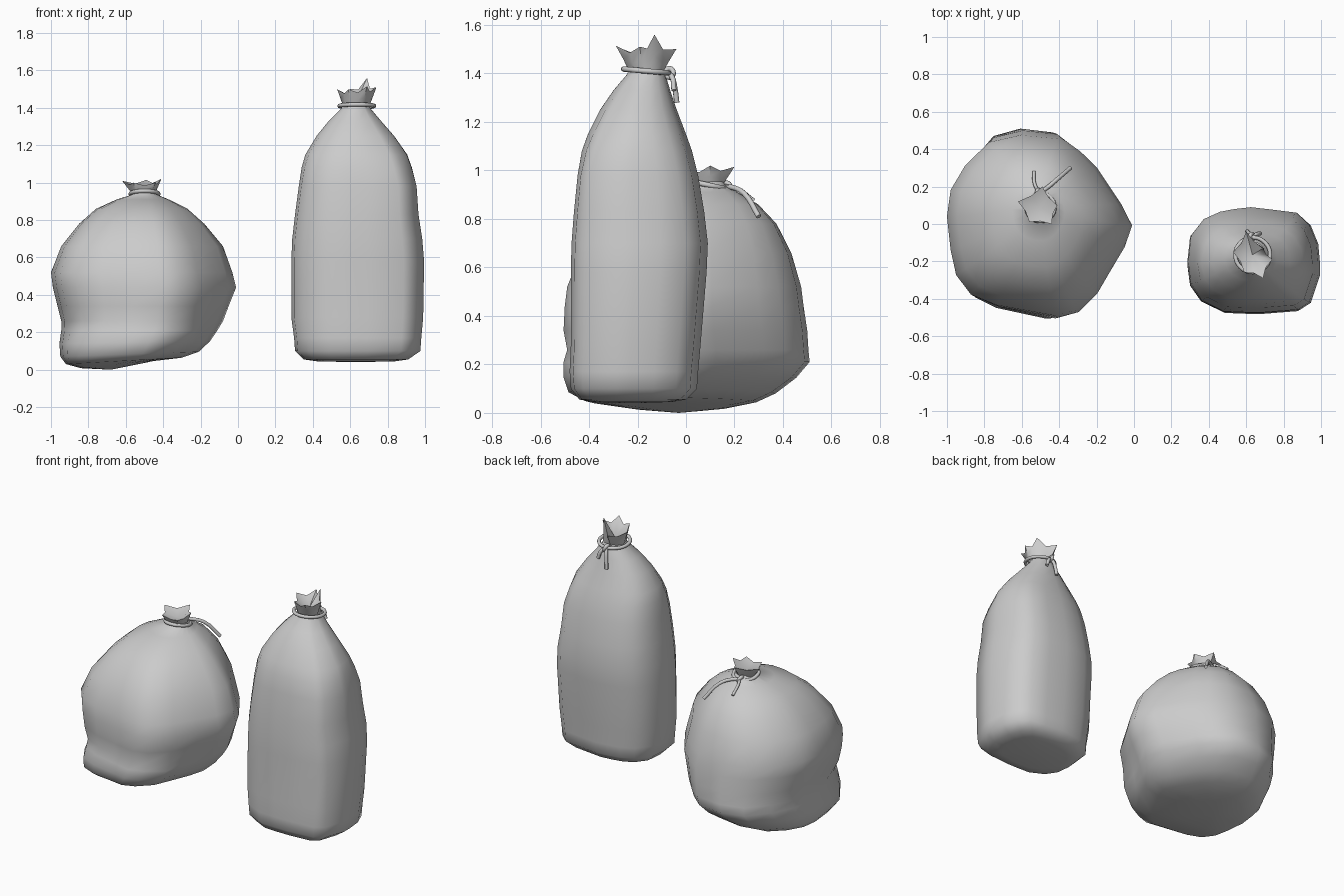
import bpy, bmesh
from math import sin, cos, pi, atan2
from mathutils import Vector

if "Cube" in bpy.data.objects:
    bpy.data.objects.remove(bpy.data.objects["Cube"])


def normalise(pts):
    """Scale a plan outline to the -1..1 square."""
    xs, ys = [p[0] for p in pts], [p[1] for p in pts]
    return [((2 * x - min(xs) - max(xs)) / (max(xs) - min(xs)),
             (2 * y - min(ys) - max(ys)) / (max(ys) - min(ys))) for x, y in pts]


def make_mesh(name, rings, start, end, angle):
    """Loft equal-length rings and close either end on a point."""
    bm = bmesh.new()
    loops = [[bm.verts.new(p) for p in r] for r in rings]
    n = len(loops[0])
    for a, b in zip(loops, loops[1:]):
        for i in range(n):
            j = (i + 1) % n
            bm.faces.new((a[i], a[j], b[j], b[i]))
    for loop, tip in ((loops[0], start), (loops[-1], end)):
        if tip:
            v = bm.verts.new(tip)
            for i in range(n):
                bm.faces.new((loop[i], loop[(i + 1) % n], v))
    bmesh.ops.recalc_face_normals(bm, faces=bm.faces)
    me = bpy.data.meshes.new(name)
    bm.to_mesh(me)
    bm.free()
    ob = bpy.data.objects.new(name, me)
    bpy.context.collection.objects.link(ob)
    bpy.ops.object.select_all(action='DESELECT')
    ob.select_set(True)
    bpy.context.view_layer.objects.active = ob
    bpy.ops.object.shade_smooth_by_angle(angle=angle)
    return ob


def bag(name, outline, levels, tilt, bottom, dents=()):
    """levels: z, xmin, xmax, ymin, ymax, roundness (1 = ellipse)."""
    unit = normalise(outline)
    rings = []
    for z, x0, x1, y0, y1, rnd in levels:
        ring = []
        for u, v in unit:
            a = atan2(v, u)
            u, v = u + (cos(a) - u) * rnd, v + (sin(a) - v) * rnd
            p = Vector(((x0 + x1) / 2 + u * (x1 - x0) / 2,
                        (y0 + y1) / 2 + v * (y1 - y0) / 2,
                        z + tilt * (u + 1) / 2 * max(0, 1 - z / 0.2)))
            for c, radius, push in dents:
                d = (p - Vector(c)).length
                if d < radius:
                    p += Vector(push) * (1 - d / radius)
            ring.append(p)
        rings.append(ring)
    return make_mesh(name, rings, bottom, None, 1.0)


def crown(name, centre, neck_r, tips):
    """Crumpled open mouth: neck flaring to a zigzag rim, folded inside."""
    c = Vector(centre)
    tips = sorted((Vector(t) for t in tips), key=lambda t: atan2(t.y - c.y, t.x - c.x))
    rim = []
    for i, t in enumerate(tips):
        m = (t + tips[(i + 1) % len(tips)]) / 2
        valley = c + (m - c) * 0.88
        valley.z = c.z + (m.z - c.z) * 0.75
        rim += [t, valley]
    neck = []
    for p in rim:
        d = Vector((p.x - c.x, p.y - c.y, 0)).normalized()
        neck.append(c + d * neck_r)
    mid = [a.lerp(b, 0.45) for a, b in zip(neck, rim)]
    make_mesh(name, [neck, mid, rim], None, c + Vector((0, 0, 0.03)), 0.8)


def rope(name, pts, r=0.011, cyclic=False):
    cu = bpy.data.curves.new(name, 'CURVE')
    cu.dimensions = '3D'
    cu.bevel_depth, cu.bevel_resolution = r, 2
    cu.resolution_u, cu.use_fill_caps = 4, True
    s = cu.splines.new('BEZIER')
    s.bezier_points.add(len(pts) - 1)
    for bp, p in zip(s.bezier_points, pts):
        bp.co = p
        bp.handle_left_type = bp.handle_right_type = 'AUTO'
    s.use_cyclic_u = cyclic
    bpy.context.collection.objects.link(bpy.data.objects.new(name, cu))


def tie(name, c, r, slope):
    rope(name, [(c[0] + r * cos(k * pi / 4), c[1] + r * sin(k * pi / 4),
                 c[2] - slope * sin(k * pi / 4)) for k in range(8)], cyclic=True)


def knot(name, c):
    """Small upright loop wrapped over the tie."""
    x, y, z = c
    rope(name, [(x - .01, y, z + .018), (x, y + .018, z), (x + .008, y, z - .018),
                (x, y - .015, z)], cyclic=True)


# round sack body
bag("round_sack",
    [(-.01, 0), (-.07, .12), (-.2, .32), (-.29, .41), (-.4, .49), (-.6, .51), (-.77, .47),
     (-.9, .34), (-.98, .2), (-1, .05), (-.98, -.14), (-.95, -.28), (-.87, -.39), (-.73, -.45),
     (-.57, -.48), (-.41, -.51), (-.3, -.48), (-.2, -.38), (-.12, -.24), (-.05, -.12)],
    [(.008, -.84, -.45, -.25, .18, .3), (.03, -.92, -.3, -.42, .29, 0),
     (.07, -.95, -.21, -.485, .37, 0), (.14, -.955, -.15, -.505, .455, 0),
     (.21, -.945, -.11, -.505, .51, 0), (.26, -.945, -.08, -.49, .505, 0),
     (.34, -.965, -.05, -.505, .5, 0), (.44, -.99, -.01, -.5, .485, 0),
     (.52, -1, -.03, -.49, .475, 0), (.66, -.945, -.08, -.435, .435, .1),
     (.78, -.85, -.18, -.345, .375, .3), (.86, -.76, -.27, -.235, .3, .5),
     (.91, -.65, -.37, -.09, .215, .8), (.935, -.57, -.43, .015, .165, 1),
     (.955, -.565, -.44, .03, .155, 1)],
    .04, (-.68, -.03, 0),
    [((-.3, -.47, .25), .1, (-.02, .035, 0)), ((-.94, -.27, .25), .1, (.02, .015, 0)),
     ((-.22, -.4, .15), .2, (.04, -.03, 0))])
crown("round_sack_mouth", (-.505, .09, .94), .062,
      [(-.62, .12, 1.01), (-.49, .2, 1.015), (-.41, .1, 1.02), (-.44, .0, 1.0), (-.56, .01, 1.0)])
tie("round_sack_tie", (-.5, .09, .94), .075, .016)
knot("round_sack_knot", (-.51, .165, .93))
rope("round_sack_long_tail", [(-.52, .16, .93), (-.47, .19, .93), (-.41, .24, .905), (-.34, .3, .81)])
rope("round_sack_short_tail", [(-.5, .16, .935), (-.53, .21, .925), (-.535, .28, .875)], .009)

# tall sack body
bag("tall_sack",
    [(1, -.21), (.99, -.1), (.95, 0), (.88, .065), (.76, .08), (.63, .095), (.54, .085),
     (.46, .07), (.37, .03), (.3, -.06), (.285, -.2), (.3, -.32), (.36, -.41), (.48, -.47),
     (.6, -.475), (.7, -.475), (.89, -.46), (.95, -.42), (1, -.27)],
    [(.045, .42, .84, -.38, -.06, .3), (.055, .35, .91, -.44, .0, 0),
     (.1, .305, .975, -.475, .045, 0), (.17, .3, .98, -.48, .05, 0),
     (.28, .285, .99, -.475, .06, 0), (.58, .285, .995, -.475, .085, 0),
     (.7, .29, .985, -.472, .09, 0), (.83, .305, .965, -.462, .075, 0),
     (.98, .325, .955, -.447, .05, 0), (1.08, .34, .93, -.43, .025, .2),
     (1.15, .36, .905, -.405, .0, .4), (1.25, .42, .835, -.355, -.038, .65),
     (1.33, .485, .765, -.3, -.065, .8), (1.395, .55, .71, -.245, -.085, 1),
     (1.415, .565, .7, -.235, -.095, 1)],
    0, (.63, -.22, .04))
crown("tall_sack_mouth", (.633, -.165, 1.405), .07,
      [(.53, -.15, 1.5), (.59, -.26, 1.5), (.69, -.29, 1.515), (.74, -.19, 1.51),
       (.69, -.13, 1.56), (.6, -.04, 1.5)])
tie("tall_sack_tie", (.635, -.165, 1.41), .093, .008)
knot("tall_sack_knot", (.63, -.07, 1.402))
rope("tall_sack_long_tail", [(.63, -.07, 1.4), (.62, -.056, 1.38), (.612, -.046, 1.34), (.605, -.038, 1.28)])
rope("tall_sack_short_tail", [(.63, -.07, 1.4), (.655, -.055, 1.38), (.675, -.05, 1.33)])
